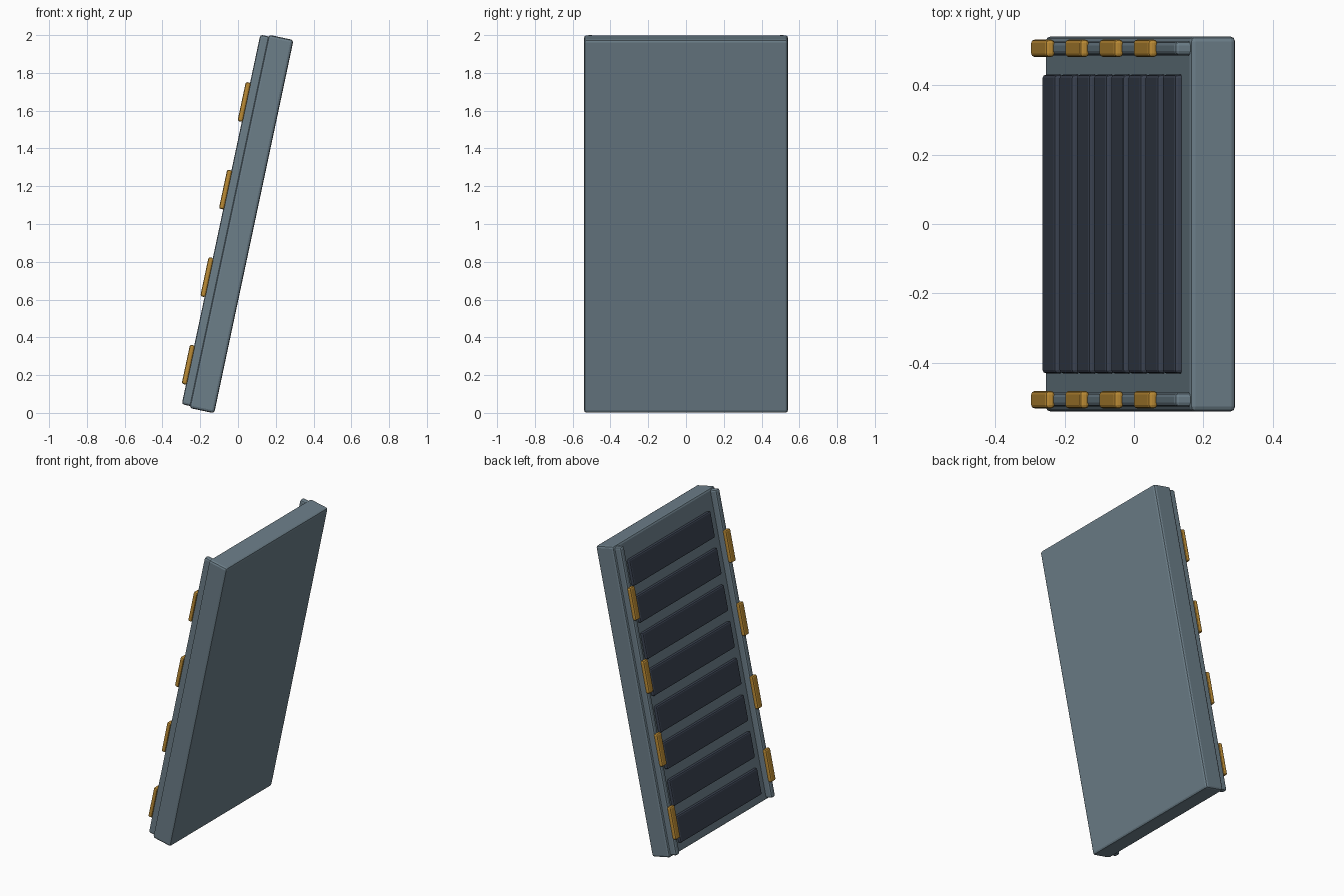
import bpy
import math
from mathutils import Matrix, Vector

cube = bpy.data.objects.get("Cube")
if cube:
    bpy.data.objects.remove(cube, do_unlink=True)


def material(name, color):
    mat = bpy.data.materials.new(name)
    mat.use_nodes = True
    mat.diffuse_color = (*color, 1)
    mat.node_tree.nodes["Principled BSDF"].inputs["Base Color"].default_value = (*color, 1)
    return mat


slate = material("slate blue", (0.15, 0.21, 0.25))
charcoal = material("charcoal", (0.042, 0.054, 0.08))
amber = material("amber", (0.5, 0.26, 0.035))

# Every part is placed in the frame of the leaning panel
tilt = math.radians(12)
frame = Matrix.Translation((0.0185, 0, 1.0)) @ Matrix.Rotation(tilt, 4, "Y")


def box(name, center, size, bevel, mat):
    bpy.ops.mesh.primitive_cube_add(size=1)
    obj = bpy.context.object
    obj.name = name
    obj.data.transform(Matrix.Diagonal((*size, 1)))
    obj.location = frame @ Vector(center)
    obj.rotation_euler = (0, tilt, 0)
    obj.data.materials.append(mat)
    mod = obj.modifiers.new("rounded edges", "BEVEL")
    mod.width = bevel
    mod.segments = 2
    return obj


# Leaning panel
box("panel", (0, 0, 0), (0.134, 1.08, 2.02), 0.014, slate)

# Cushion strips across the back
for i in range(8):
    box(f"back_pad_{i + 1}", (-0.072, 0, -0.033 + (i - 3.5) * 0.238),
        (0.032, 0.86, 0.172), 0.01, charcoal)

# Side rails and their clips
for side, label in ((1, "left"), (-1, "right")):
    y = side * 0.506
    box(f"{label}_rail", (-0.083, y, 0.001), (0.056, 0.04, 2.0), 0.012, slate)
    for i in range(4):
        box(f"{label}_clip_{i + 1}", (-0.12, y, -0.787 + i * 0.474),
            (0.028, 0.05, 0.212), 0.01, amber)
